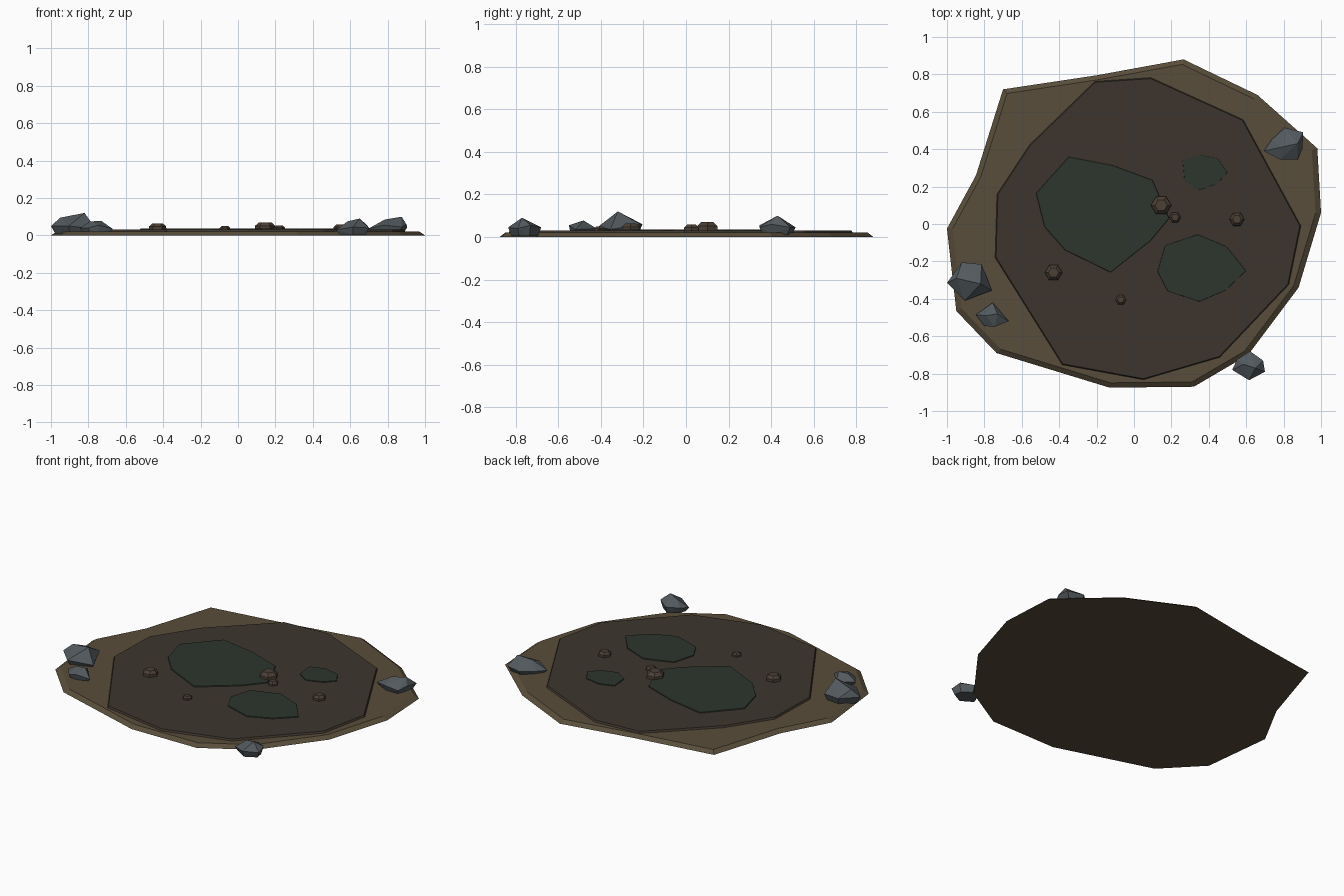
import bpy, bmesh
from math import cos, sin, pi

if "Cube" in bpy.data.objects:
    bpy.data.objects.remove(bpy.data.objects["Cube"])


def material(name, rgb):
    m = bpy.data.materials.new(name)
    m.diffuse_color = (*rgb, 1)
    m.use_nodes = True
    m.node_tree.nodes["Principled BSDF"].inputs["Base Color"].default_value = m.diffuse_color
    return m


DIRT = material("dirt", (0.10, 0.075, 0.043))
MUD = material("mud", (0.047, 0.036, 0.027))
WATER = material("water", (0.026, 0.036, 0.027))
STONE = material("stone", (0.085, 0.10, 0.11))
BUBBLE = material("bubble", (0.07, 0.05, 0.036))


def finish(bm, name, mat):
    bmesh.ops.recalc_face_normals(bm, faces=bm.faces)
    me = bpy.data.meshes.new(name)
    bm.to_mesh(me)
    bm.free()
    me.materials.append(mat)
    bpy.context.collection.objects.link(bpy.data.objects.new(name, me))


def loft(name, rings, mat):
    """Closed solid through matching rings of points."""
    bm = bmesh.new()
    vs = [[bm.verts.new(p) for p in r] for r in rings]
    n = len(vs[0])
    for a, b in zip(vs, vs[1:]):
        for i in range(n):
            j = (i + 1) % n
            bm.faces.new((a[i], a[j], b[j], b[i]))
    bm.faces.new(vs[0])
    bm.faces.new(vs[-1])
    finish(bm, name, mat)


def slab(name, outline, z0, z1, taper, mat):
    cx = sum(p[0] for p in outline) / len(outline)
    cy = sum(p[1] for p in outline) / len(outline)
    top = [(cx + (x - cx) * taper, cy + (y - cy) * taper, z1) for x, y in outline]
    loft(name, [[(x, y, z0) for x, y in outline], top], mat)


def bubble(name, x, y, r, top):
    z0 = 0.028
    levels = [(1, z0), (0.98, z0 + (top - z0) * 0.55), (0.6, top)]
    loft(name, [[(x + r * s * cos(i * pi / 3), y + r * s * sin(i * pi / 3), z)
                 for i in range(6)] for s, z in levels], BUBBLE)


def rock(name, rim, peaks, z0):
    """Faceted boulder: hull of a shrunken foot, a rim and a few peaks."""
    cx = sum(p[0] for p in rim) / len(rim)
    cy = sum(p[1] for p in rim) / len(rim)
    foot = [(cx + (x - cx) * 0.8, cy + (y - cy) * 0.8, z0) for x, y, z in rim]
    bm = bmesh.new()
    for p in foot + rim + peaks:
        bm.verts.new(p)
    out = bmesh.ops.convex_hull(bm, input=bm.verts)
    loose = {g for g in out["geom_interior"] if isinstance(g, bmesh.types.BMVert)}
    bmesh.ops.delete(bm, geom=list(loose), context='VERTS')
    finish(bm, name, STONE)


# Ground, mud and puddles as stacked slabs
slab("ground", [(-.70, .72), (-.20, .795), (.265, .88), (.66, .69), (.98, .405),
                (1, .06), (.88, -.34), (.61, -.70), (.32, -.87), (-.13, -.875),
                (-.735, -.69), (-.95, -.465), (-1, -.025), (-.845, .26)],
     0, .02, .97, DIRT)
slab("mud", [(-.21, .765), (.09, .785), (.585, .56), (.895, -.01), (.83, -.325),
             (.46, -.715), (.05, -.835), (-.385, -.755), (-.745, -.18),
             (-.735, .16), (-.56, .425)], .015, .031, .99, MUD)
slab("large_puddle", [(-.35, .36), (-.115, .315), (.10, .235), (.19, .03), (.09, -.09),
                      (-.125, -.26), (-.37, -.14), (-.48, -.015), (-.525, .165)],
     .028, .036, .99, WATER)
slab("small_puddle", [(.26, .34), (.35, .37), (.45, .35), (.50, .275), (.445, .215),
                      (.345, .18), (.27, .23)], .028, .036, .99, WATER)
slab("front_puddle", [(.34, -.055), (.495, -.12), (.60, -.25), (.49, -.355), (.35, -.415),
                      (.18, -.36), (.125, -.255), (.165, -.115)], .028, .036, .99, WATER)

# Mud bubbles
for i, b in enumerate([(.145, .10, .055, .07), (.22, .035, .031, .053), (.55, .025, .04, .058),
                       (-.43, -.26, .047, .064), (-.07, -.405, .029, .05)]):
    bubble(f"bubble_{i + 1}", *b)

# Rocks around the rim
rock("left_rock", [(-.92, -.205, .06), (-.815, -.215, .06), (-.76, -.355, .035),
                   (-.905, -.41, .05), (-1, -.315, .05)],
     [(-.82, -.32, .12), (-.95, -.29, .095)], .008)
rock("left_small_rock", [(-.755, -.42, .04), (-.67, -.52, .035), (-.745, -.55, .055),
                         (-.80, -.545, .04), (-.845, -.485, .04)],
     [(-.73, -.48, .077), (-.79, -.49, .075)], .012)
rock("right_rock", [(.805, .515, .045), (.905, .49, .045), (.90, .40, .06), (.875, .345, .045),
                    (.78, .345, .055), (.695, .39, .035), (.735, .45, .04)],
     [(.875, .43, .10), (.785, .41, .085)], .012)
rock("front_rock", [(.62, -.68, .045), (.69, -.73, .055), (.70, -.79, .04),
                    (.615, -.835, .045), (.525, -.78, .03), (.55, -.725, .04)],
     [(.65, -.77, .09), (.585, -.75, .075)], .004)
